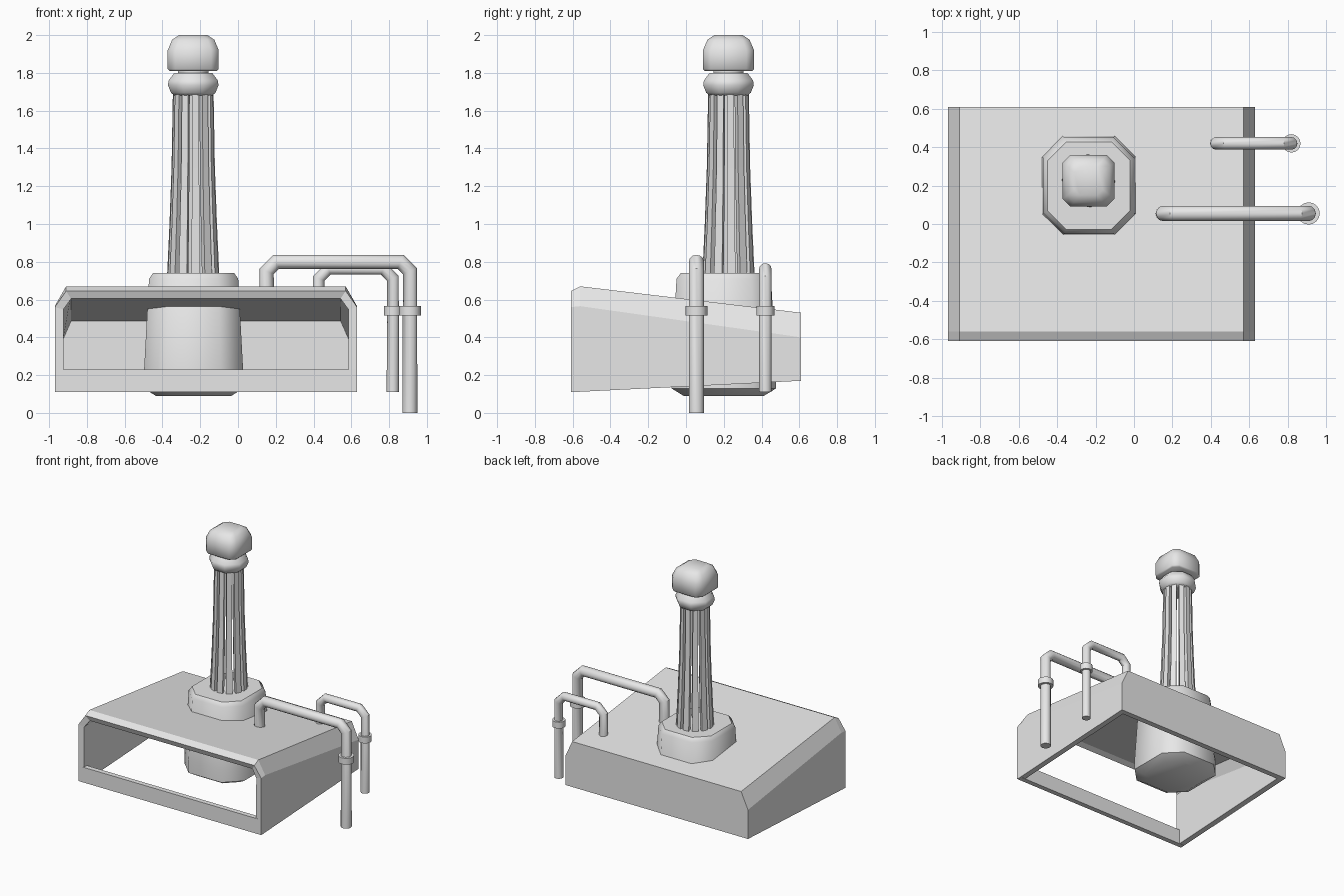
import bpy, bmesh, math

cube = bpy.data.objects.get("Cube")
if cube:
    bpy.data.objects.remove(cube, do_unlink=True)

grey = bpy.data.materials.new("light grey")
grey.use_nodes = True
grey.diffuse_color = (0.8, 0.8, 0.8, 1)
bsdf = next(n for n in grey.node_tree.nodes if n.type == 'BSDF_PRINCIPLED')
bsdf.inputs["Base Color"].default_value = (0.8, 0.8, 0.8, 1)


def activate(obj):
    bpy.ops.object.select_all(action='DESELECT')
    obj.select_set(True)
    bpy.context.view_layer.objects.active = obj


def smooth(obj, degrees):
    activate(obj)
    bpy.ops.object.shade_smooth_by_angle(angle=math.radians(degrees))


def finish(name, bm):
    bmesh.ops.recalc_face_normals(bm, faces=bm.faces)
    mesh = bpy.data.meshes.new(name)
    bm.to_mesh(mesh)
    bm.free()
    obj = bpy.data.objects.new(name, mesh)
    obj.data.materials.append(grey)
    bpy.context.collection.objects.link(obj)
    return obj


def loft(bm, sections, closed=True, start=True, end=True):
    """Bridge matching point rings, optionally capping both ends."""
    rings = [[bm.verts.new(p) for p in s] for s in sections]
    n = len(rings[0])
    for a, b in zip(rings, rings[1:]):
        for i in range(n if closed else n - 1):
            j = (i + 1) % n
            bm.faces.new((a[i], a[j], b[j], b[i]))
    if start:
        bm.faces.new(rings[0])
    if end:
        bm.faces.new(rings[-1])


def octagon(cx, cy, z, hx, hy, cut):
    """Rectangle with cut corners, counter-clockwise."""
    pts = [(hx, hy - cut), (hx - cut, hy), (cut - hx, hy), (-hx, hy - cut),
           (-hx, cut - hy), (cut - hx, -hy), (hx - cut, -hy), (hx, cut - hy)]
    return [(cx + x, cy + y, z) for x, y in pts]


# Hood: sloping shell, open at the front and underneath
HX, HALF = -0.17, 0.80


def hood_section(y, low, shoulder, top, flat=0.74):
    right = [(HALF, low), (HALF, shoulder), (flat, top)]
    left = [(-x, z) for x, z in reversed(right)]
    return [(HX + x, y, z) for x, z in right + left]


bm = bmesh.new()
loft(bm, [hood_section(-0.61, 0.11, 0.56, 0.645),
          hood_section(-0.56, 0.112, 0.565, 0.67),
          hood_section(0.61, 0.17, 0.40, 0.53)], closed=False, start=False)
hood = finish("hood_shell", bm)
wall = hood.modifiers.new("wall", 'SOLIDIFY')
wall.thickness = 0.045
wall.offset = -1
wall.use_even_offset = True

# Lower bar across the front opening
bm = bmesh.new()
loft(bm, [[(HX + x, y, z) for x, y in
           ((-HALF, -0.61), (HALF, -0.61), (HALF, -0.57), (-HALF, -0.57))]
          for z in (0.11, 0.23)])
finish("front_bar", bm)

# Column base, passing down through the hood
CX, CY = -0.237, 0.225
bm = bmesh.new()
loft(bm, [octagon(-0.235, 0.2, z, h, h * 1.06, h * 0.45) for z, h in
          ((0.09, 0.20), (0.13, 0.262), (0.23, 0.262), (0.71, 0.236), (0.74, 0.215))])
smooth(finish("column_base", bm), 50)

# Column shaft: a ring of tapering ribs with open gaps
RIBS, THICK = 12, 0.035
bm = bmesh.new()
for k in range(RIBS):
    mid = math.tau * (k + 0.2) / RIBS
    half = math.tau / RIBS * 0.32
    loft(bm, [[(CX + r * math.cos(a), CY + r * math.sin(a), z)
               for r, a in ((rad, mid - half), (rad, mid + half),
                            (rad - THICK, mid + half), (rad - THICK, mid - half))]
              for z, rad in ((0.72, 0.139), (1.0, 0.126), (1.3, 0.115), (1.70, 0.108))])
finish("column_ribs", bm)

# Collar and neck above the ribs
bm = bmesh.new()
loft(bm, [octagon(CX, CY, z, r, r, r * 0.586) for z, r in
          ((1.68, 0.10), (1.695, 0.118), (1.735, 0.134), (1.76, 0.130),
           (1.80, 0.10), (1.80, 0.08), (1.83, 0.08))])
smooth(finish("column_collar", bm), 50)

# Rounded square cap
bm = bmesh.new()
loft(bm, [octagon(CX, CY, z, h, h, h * c) for z, h, c in
          ((1.81, 0.125, 0.3), (1.82, 0.135, 0.3), (1.92, 0.135, 0.3),
           (1.975, 0.112, 0.32), (2.0, 0.075, 0.4))])
smooth(finish("column_cap", bm), 50)


# Bent side pipes with a collar on each downpipe
def pipe(name, y, x_in, x_out, z_in, z_top, z_out, radius, cut=0.05):
    curve = bpy.data.curves.new(name, 'CURVE')
    curve.dimensions = '3D'
    curve.bevel_depth = radius
    curve.bevel_resolution = 4
    curve.use_fill_caps = True
    path = [(x_in, z_in), (x_in, z_top - cut), (x_in + cut, z_top),
            (x_out - cut, z_top), (x_out, z_top - cut), (x_out, z_out)]
    spline = curve.splines.new('POLY')
    spline.points.add(len(path) - 1)
    for point, (x, z) in zip(spline.points, path):
        point.co = (x, y, z, 1)
    curve.materials.append(grey)
    obj = bpy.data.objects.new(name, curve)
    bpy.context.collection.objects.link(obj)
    activate(obj)
    bpy.ops.object.convert(target='MESH')
    smooth(bpy.context.object, 40)

    bpy.ops.mesh.primitive_cylinder_add(vertices=16, radius=radius * 1.45,
                                        depth=0.05, location=(x_out, y, 0.54))
    ring = bpy.context.object
    ring.name = name + "_collar"
    ring.data.materials.append(grey)
    smooth(ring, 40)


pipe("front_pipe", 0.055, 0.152, 0.91, 0.57, 0.80, 0.0, 0.04)
pipe("rear_pipe", 0.42, 0.428, 0.82, 0.52, 0.762, 0.11, 0.033)
